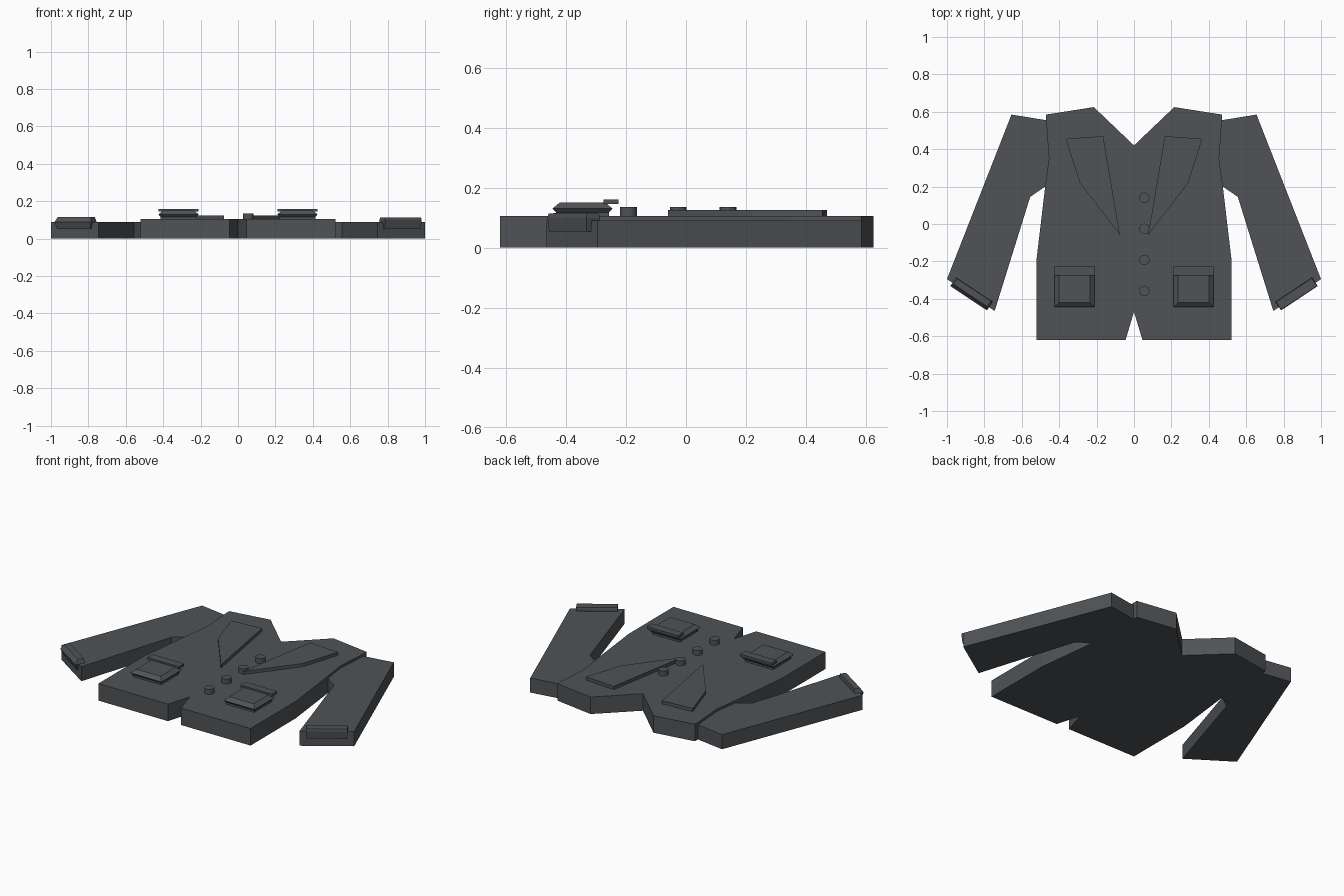
import bpy
import bmesh
from math import radians
from mathutils import Matrix

if "Cube" in bpy.data.objects:
    bpy.data.objects.remove(bpy.data.objects["Cube"])

cloth = bpy.data.materials.new("charcoal cloth")
cloth.use_nodes = True
colour = (0.08, 0.086, 0.094, 1)
cloth.diffuse_color = colour
cloth.node_tree.nodes["Principled BSDF"].inputs["Base Color"].default_value = colour


def finish(name, bm, matrix=Matrix()):
    bmesh.ops.recalc_face_normals(bm, faces=bm.faces)
    mesh = bpy.data.meshes.new(name)
    bm.to_mesh(mesh)
    bm.free()
    mesh.materials.append(cloth)
    ob = bpy.data.objects.new(name, mesh)
    ob.matrix_world = matrix
    bpy.context.collection.objects.link(ob)


def slab(name, outline, low, high):
    """Extrude a flat outline from one height to another."""
    bm = bmesh.new()
    face = bm.faces.new([bm.verts.new((x, y, low)) for x, y in outline])
    top = bmesh.ops.extrude_face_region(bm, geom=[face])
    for v in top["geom"]:
        if isinstance(v, bmesh.types.BMVert):
            v.co.z = high
    finish(name, bm)


def layered_box(name, width, depth, rings, matrix):
    """Stack rectangles given as (height, inset, shift) into one solid."""
    bm = bmesh.new()
    loops = []
    for z, inset, shift in rings:
        w, d = width / 2 - inset, depth / 2 - inset
        corners = ((-w, -d), (w, -d), (w, d), (-w, d))
        loops.append([bm.verts.new((x, y + shift, z)) for x, y in corners])
    for a, b in zip(loops, loops[1:]):
        for i in range(4):
            j = (i + 1) % 4
            bm.faces.new((a[i], a[j], b[j], b[i]))
    bm.faces.new(loops[0])
    bm.faces.new(loops[-1])
    finish(name, bm, matrix)


# Jacket body, one half outline mirrored
half = [(0, 0.42), (0.215, 0.625), (0.47, 0.585), (0.47, 0.555), (0.455, 0.35),
        (0.475, 0.2), (0.52, -0.18), (0.52, -0.62), (0.045, -0.62), (0, -0.47)]
slab("jacket_body", half + [(-x, y) for x, y in half[-2:0:-1]], 0, 0.105)

sleeve = [(0.47, 0.555), (0.655, 0.585), (1, -0.295), (0.745, -0.465),
          (0.555, 0.145), (0.475, 0.2), (0.455, 0.35)]
lapel = [(0.165, 0.47), (0.365, 0.455), (0.29, 0.22), (0.075, -0.06)]
pocket_rings = [(0.1, 0.012, 0), (0.117, 0.012, 0), (0.13, 0, 0), (0.15, 0.024, 0)]
flap_rings = [(0.145, 0, 0), (0.16, 0, 0)]
cuff_rings = {
    "left": [(0.053, 0.004, 0), (0.1, 0, 0), (0.113, 0.003, 0)],
    "right": [(0.053, 0.012, 0), (0.088, 0, 0), (0.115, 0.01, 0.008)],
}

# Parts found on both sides
for side, s in (("left", 1), ("right", -1)):
    slab(side + "_sleeve", [(s * x, y) for x, y in sleeve], 0, 0.09)
    slab(side + "_lapel", [(s * x, y) for x, y in lapel], 0.1, 0.125)
    layered_box(side + "_pocket", 0.215, 0.2, pocket_rings,
                Matrix.Translation((s * 0.318, -0.345, 0)))
    layered_box(side + "_pocket_flap", 0.215, 0.05, flap_rings,
                Matrix.Translation((s * 0.318, -0.25, 0)))
    turn = Matrix.Rotation(s * radians(33.5), 4, "Z")
    layered_box(side + "_cuff", 0.235, 0.055, cuff_rings[side],
                Matrix.Translation((s * 0.869, -0.374, 0)) @ turn)

# Button row
for i in range(4):
    bm = bmesh.new()
    bmesh.ops.create_cone(bm, cap_ends=True, segments=16, radius1=0.028,
                          radius2=0.028, depth=0.035)
    finish("button_%d" % (i + 1), bm,
           Matrix.Translation((0.055, 0.14 - i * 0.166, 0.1175)))
